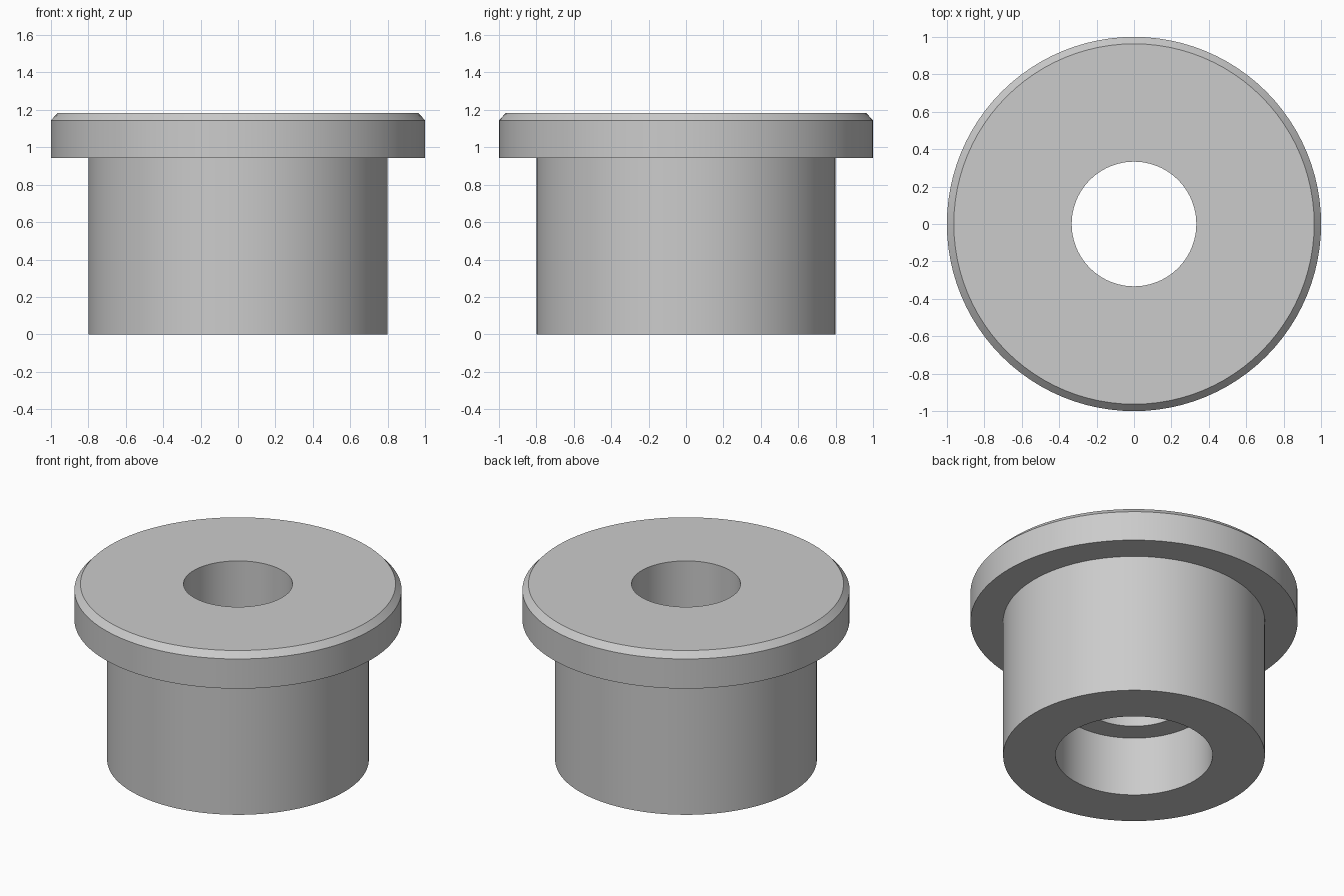
import bpy
import bmesh
import math

cube = bpy.data.objects.get("Cube")
if cube:
    bpy.data.objects.remove(cube, do_unlink=True)

# Plain grey metal
grey = bpy.data.materials.new("grey_metal")
grey.use_nodes = True
colour = (0.6, 0.6, 0.6, 1)
grey.diffuse_color = colour
grey.node_tree.nodes["Principled BSDF"].inputs["Base Color"].default_value = colour

# Closed half section (radius, height): barrel, chamfered flange, stepped bore
profile = [
    (0.48, 0), (0.8, 0), (0.8, 0.944), (1, 0.944), (1, 1.144),
    (0.963, 1.184), (0.333, 1.184), (0.333, 0.4), (0.48, 0.4),
]


def lathe(name, section, segments=96):
    bm = bmesh.new()
    verts = [bm.verts.new((r, 0, z)) for r, z in section]
    edges = [bm.edges.new((a, b)) for a, b in zip(verts, verts[1:] + verts[:1])]
    bmesh.ops.spin(bm, geom=verts + edges, cent=(0, 0, 0), axis=(0, 0, 1),
                   angle=math.tau, steps=segments, use_merge=True)
    bmesh.ops.remove_doubles(bm, verts=bm.verts, dist=0.0001)
    bmesh.ops.recalc_face_normals(bm, faces=bm.faces)
    mesh = bpy.data.meshes.new(name)
    bm.to_mesh(mesh)
    bm.free()
    obj = bpy.data.objects.new(name, mesh)
    bpy.context.collection.objects.link(obj)
    return obj


bushing = lathe("flanged_bushing", profile)
bushing.data.materials.append(grey)
bpy.context.view_layer.objects.active = bushing
bushing.select_set(True)
bpy.ops.object.shade_smooth_by_angle(angle=math.radians(30))
